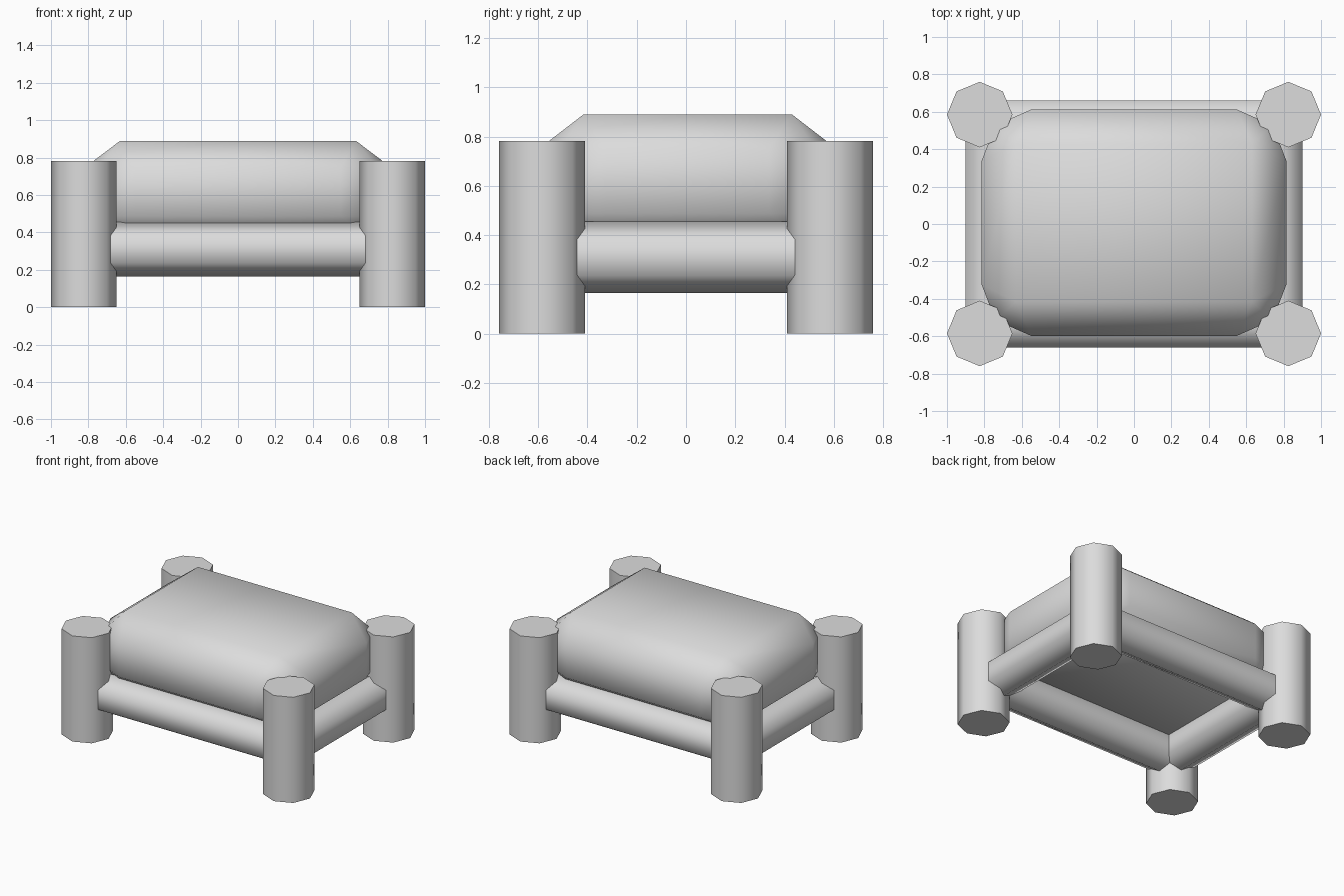
import bpy
import bmesh
from math import pi, radians

if "Cube" in bpy.data.objects:
    bpy.data.objects.remove(bpy.data.objects["Cube"], do_unlink=True)

# Single plain material
GREY = (0.715, 0.715, 0.715, 1)
grey = bpy.data.materials.new("light_grey")
grey.use_nodes = True
grey.diffuse_color = GREY
grey.node_tree.nodes["Principled BSDF"].inputs["Base Color"].default_value = GREY


def post(name, sides, radius, length, location, rotation=(0, 0, 0)):
    """Low-poly cylinder with rounded sides and flat ends."""
    bpy.ops.mesh.primitive_cylinder_add(vertices=sides, radius=radius, depth=length,
                                        location=location, rotation=rotation)
    obj = bpy.context.object
    obj.name = name
    obj.data.materials.append(grey)
    bpy.ops.object.shade_smooth_by_angle(angle=radians(70))


# Four octagonal legs
LEG_X, LEG_Y, LEG_H = 0.825, 0.585, 0.782
for y_name, sy in (("front", -1), ("back", 1)):
    for x_name, sx in (("right", -1), ("left", 1)):
        post(f"{y_name}_{x_name}_leg", 8, 0.175, LEG_H,
             (sx * LEG_X, sy * LEG_Y, LEG_H / 2))

# Hexagonal rails joining the legs, one ridge pointing up
RAIL_R, RAIL_Z = 0.146, 0.31
RAIL_X, RAIL_Y = 0.775, 0.535
for name, s in (("front", -1), ("back", 1)):
    post(f"{name}_rail", 6, RAIL_R, 1.6, (0, s * RAIL_Y, RAIL_Z), (pi / 2, 0, pi / 2))
for name, s in (("right", -1), ("left", 1)):
    post(f"{name}_rail", 6, RAIL_R, 1.12, (s * RAIL_X, 0, RAIL_Z), (pi / 2, 0, 0))

# Seat cushion: rounded-corner side band, chamfered to a rectangle above and below
corner = [(0.815, 0.33), (0.742, 0.52), (0.55, 0.605)]
quadrants = [(1, 1), (-1, 1), (-1, -1), (1, -1)]
bm = bmesh.new()


def half(cap_x, cap_y, cap_z, band_z):
    """One cap rectangle and its band ring, joined by chamfer faces."""
    cap = [bm.verts.new((sx * cap_x, sy * cap_y, cap_z)) for sx, sy in quadrants]
    ring = []
    for sx, sy in quadrants:
        points = corner if sx * sy > 0 else corner[::-1]
        ring += [bm.verts.new((sx * x, sy * y, band_z)) for x, y in points]
    bm.faces.new(cap)
    for k in range(4):
        a, b, c = ring[3 * k:3 * k + 3]
        bm.faces.new((cap[k], a, b))
        bm.faces.new((cap[k], b, c))
        bm.faces.new((cap[k], c, ring[(3 * k + 3) % 12], cap[(k + 1) % 4]))
    return ring


upper = half(0.63, 0.423, 0.89, 0.75)
lower = half(0.675, 0.46, 0.38, 0.488)
for i in range(12):
    j = (i + 1) % 12
    bm.faces.new((lower[i], lower[j], upper[j], upper[i]))
bmesh.ops.recalc_face_normals(bm, faces=bm.faces)
for face in bm.faces:
    face.smooth = True

mesh = bpy.data.meshes.new("seat_cushion")
bm.to_mesh(mesh)
bm.free()
mesh.materials.append(grey)
cushion = bpy.data.objects.new("seat_cushion", mesh)
cushion.location.y = 0.007
bpy.context.collection.objects.link(cushion)
